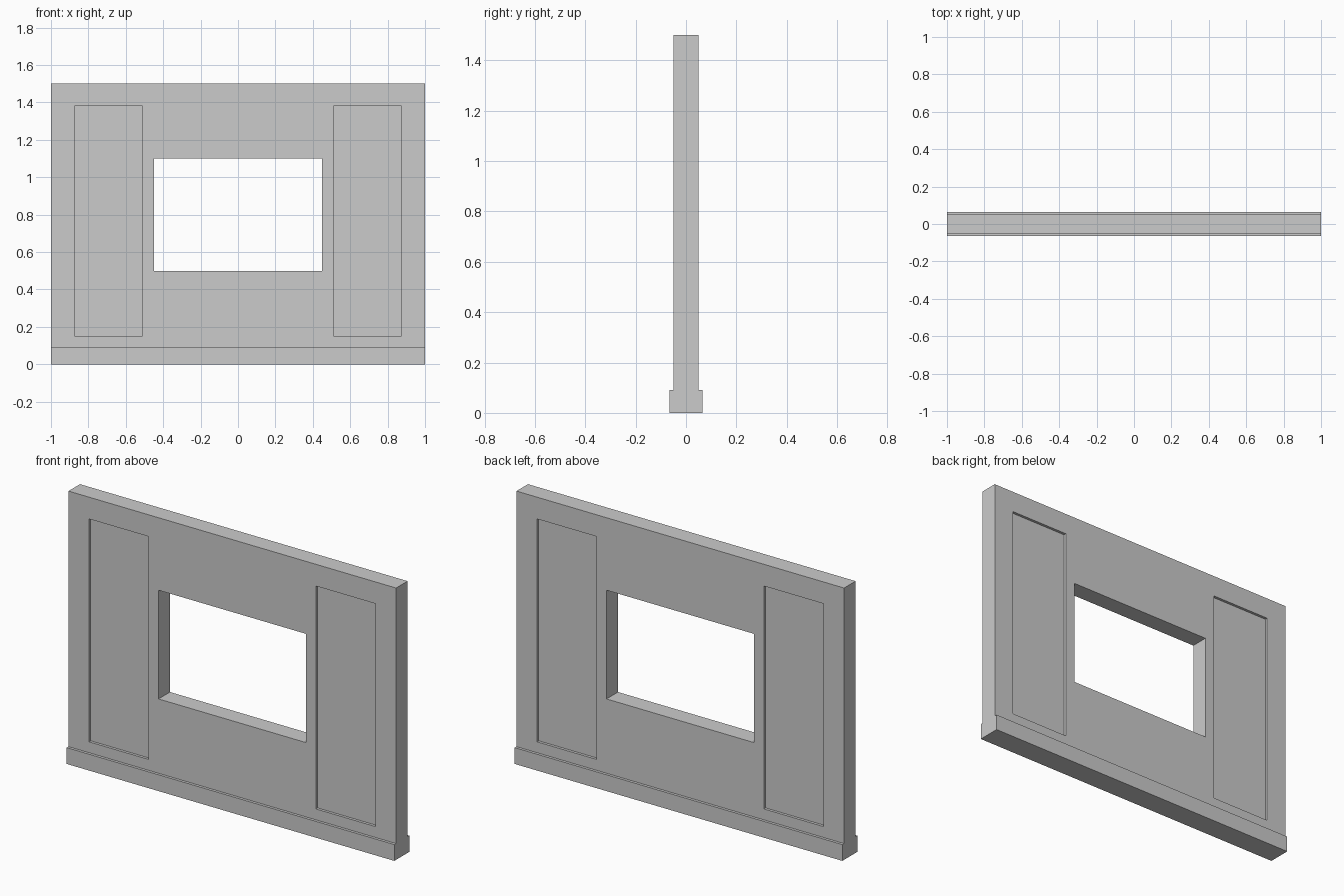
import bpy, bmesh

if "Cube" in bpy.data.objects:
    bpy.data.objects.remove(bpy.data.objects["Cube"])

HALF_T, SKIRT, DEPTH = 0.05, 0.065, 0.015


def add_object(name, bm):
    bmesh.ops.recalc_face_normals(bm, faces=bm.faces)
    mesh = bpy.data.meshes.new(name)
    bm.to_mesh(mesh)
    bm.free()
    obj = bpy.data.objects.new(name, mesh)
    bpy.context.collection.objects.link(obj)
    return obj


def box(name, x0, x1, y0, y1, z0, z1):
    bm = bmesh.new()
    bmesh.ops.create_cube(bm, size=1)
    for v in bm.verts:
        v.co.x = x1 if v.co.x > 0 else x0
        v.co.y = y1 if v.co.y > 0 else y0
        v.co.z = z1 if v.co.z > 0 else z0
    return add_object(name, bm)


# Wall with stepped skirting on both faces: one profile swept along x
half = [(SKIRT, 0), (SKIRT, 0.09), (HALF_T, 0.09), (HALF_T, 1.5)]
profile = half + [(-y, z) for y, z in reversed(half)]
bm = bmesh.new()
face = bm.faces.new([bm.verts.new((-1, y, z)) for y, z in profile])
swept = bmesh.ops.extrude_face_region(bm, geom=[face], use_keep_orig=True)
bmesh.ops.translate(bm, vec=(2, 0, 0),
                    verts=[g for g in swept["geom"] if isinstance(g, bmesh.types.BMVert)])
wall = add_object("wall", bm)

# Window opening
cutters = [box("window_cutter", -0.45, 0.45, -0.2, 0.2, 0.5, 1.1)]

# Recessed panels, left and right, front and back
for sx in (-1, 1):
    for sy in (-1, 1):
        xs = sorted((sx * 0.51, sx * 0.875))
        ys = sorted((sy * (HALF_T - DEPTH), sy * 0.2))
        cutters.append(box("panel_cutter", *xs, *ys, 0.15, 1.38))

# Cut everything out of the wall
for cutter in cutters:
    cutter.hide_render = True
    mod = wall.modifiers.new(cutter.name, "BOOLEAN")
    mod.operation = "DIFFERENCE"
    mod.solver = "EXACT"
    mod.object = cutter
bpy.context.view_layer.objects.active = wall
for mod in list(wall.modifiers):
    bpy.ops.object.modifier_apply(modifier=mod.name)
for cutter in cutters:
    bpy.data.objects.remove(cutter)
